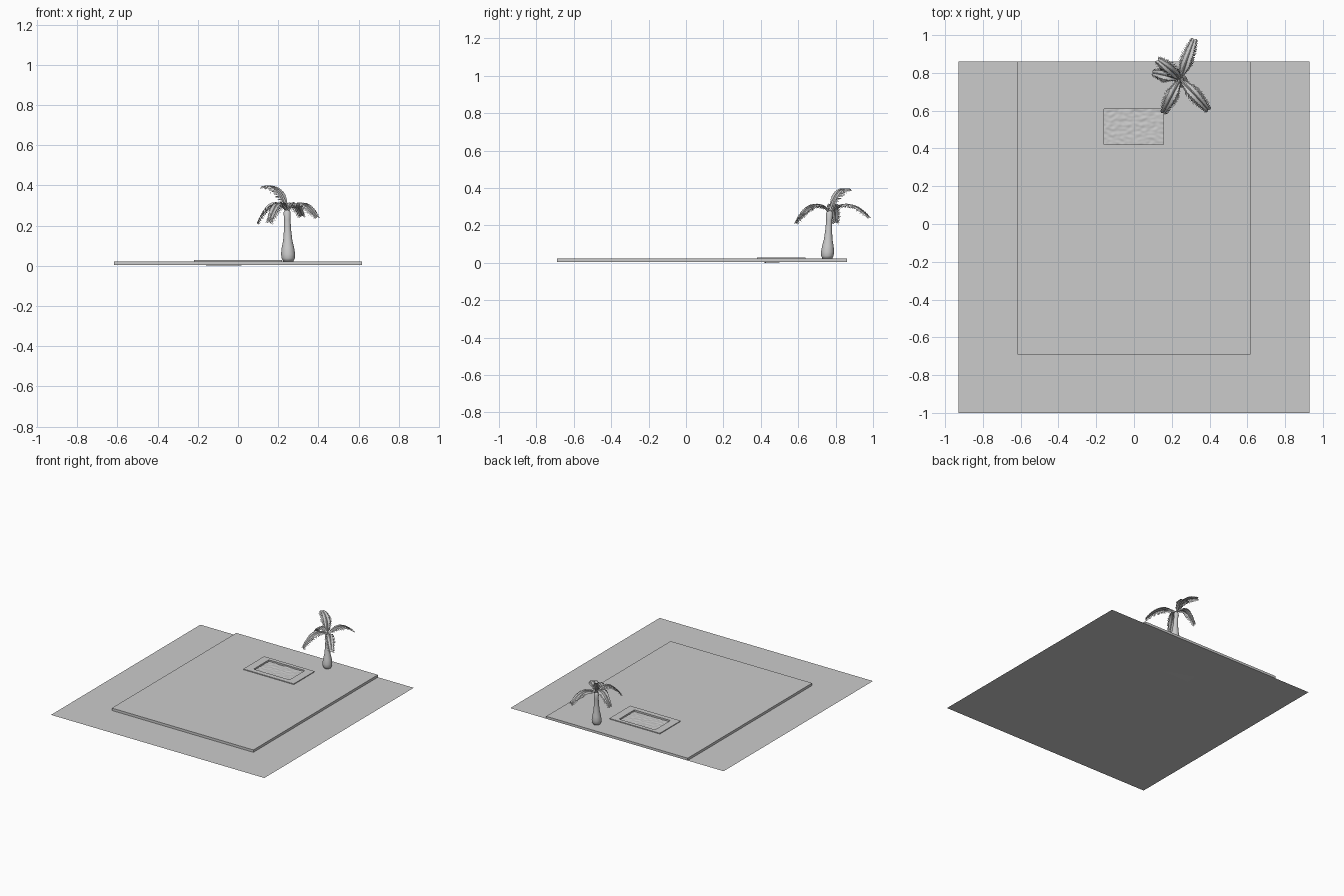
import bpy, bmesh, math
from mathutils import Vector, noise

cube = bpy.data.objects.get("Cube")
if cube:
    bpy.data.objects.remove(cube, do_unlink=True)

GREY = (0.6, 0.6, 0.6, 1)
grey = bpy.data.materials.new("plain_grey")
grey.use_nodes = True
grey.diffuse_color = GREY
shader = next(n for n in grey.node_tree.nodes if n.type == 'BSDF_PRINCIPLED')
shader.inputs["Base Color"].default_value = GREY


def finish(bm, name, smooth=False):
    mesh = bpy.data.meshes.new(name)
    for f in bm.faces:
        f.smooth = smooth
    bm.to_mesh(mesh)
    bm.free()
    mesh.materials.append(grey)
    obj = bpy.data.objects.new(name, mesh)
    bpy.context.collection.objects.link(obj)
    return obj


def rect(bm, bounds, z):
    x0, x1, y0, y1 = bounds
    return [bm.verts.new((x, y, z)) for x, y in ((x0, y0), (x1, y0), (x1, y1), (x0, y1))]


def bridge(bm, a, b):
    n = len(a)
    for i in range(n):
        j = (i + 1) % n
        bm.faces.new((a[i], a[j], b[j], b[i]))


def frame(name, outer, inner, z0, z1):
    """Rectangular slab with a rectangular opening."""
    bm = bmesh.new()
    loops = [rect(bm, outer, z0), rect(bm, outer, z1), rect(bm, inner, z1), rect(bm, inner, z0)]
    for i in range(4):
        bridge(bm, loops[i], loops[(i + 1) % 4])
    return finish(bm, name)


GROUND_Z, DECK_Z, RIM_Z = 0.003, 0.022, 0.028
POOL = (-0.158, 0.156, 0.42, 0.61)

# Ground sheet, raised deck and pool surround
bm = bmesh.new()
bm.faces.new(rect(bm, (-0.93, 0.93, -1, 0.86), GROUND_Z))
finish(bm, "ground_sheet")
frame("deck", (-0.617, 0.617, -0.69, 0.86), POOL, GROUND_Z, DECK_Z)
frame("pool_rim", (-0.22, 0.22, 0.38, 0.64), POOL, DECK_Z, RIM_Z)

# Pool floor, tilted so that one corner dips under the ground
bm = bmesh.new()
floor = rect(bm, POOL, 0)
for v in floor:
    v.co.z = 0.013 * (v.co.x - POOL[0]) + 0.037 * (v.co.y - POOL[2])
bm.faces.new(floor)
finish(bm, "pool_floor")

# Rippled water
bm = bmesh.new()
bmesh.ops.create_grid(bm, x_segments=64, y_segments=40, size=0.5)
for v in bm.verts:
    x = POOL[0] + (v.co.x + 0.5) * (POOL[1] - POOL[0])
    y = POOL[2] + (v.co.y + 0.5) * (POOL[3] - POOL[2])
    ripple = noise.noise(Vector((x * 40, y * 60, 0)))
    v.co = (x, y, 0.016 + 0.003 * ripple)
finish(bm, "pool_water", True)

# Palm trunk with a swollen foot: (height, radius)
BASE, CROWN = Vector((0.25, 0.755, DECK_Z)), Vector((0.244, 0.768, 0.28))
PROFILE = [(0, 0.026), (0.06, 0.033), (0.14, 0.035), (0.26, 0.031), (0.4, 0.023),
           (0.6, 0.018), (0.8, 0.016), (0.94, 0.018), (1, 0.01)]
SIDES = 20
bm = bmesh.new()
rings = []
for t, r in PROFILE:
    c = BASE.lerp(CROWN, t)
    rings.append([bm.verts.new(c + Vector((r * math.cos(k * math.tau / SIDES),
                                           r * math.sin(k * math.tau / SIDES), 0)))
                  for k in range(SIDES)])
for a, b in zip(rings, rings[1:]):
    bridge(bm, a, b)
bm.faces.new(rings[-1])
bm.faces.new(rings[0][::-1])
finish(bm, "palm_trunk", True)


def frond(name, control, tip, pairs=46):
    """Arched stem carrying two rows of drooping leaflets."""
    p0, p1, p2 = CROWN - Vector((0, 0, 0.008)), Vector(control), Vector(tip)
    bm = bmesh.new()
    stem = []
    for i in range(pairs + 1):
        u = i / pairs
        p = p0 * (1 - u) ** 2 + p1 * 2 * u * (1 - u) + p2 * u * u
        t = ((p1 - p0) * (1 - u) + (p2 - p1) * u).normalized()
        side = t.cross(Vector((0, 0, 1))).normalized()
        up = side.cross(t)
        r = 0.006 * (1 - u) + 0.0015
        stem.append([bm.verts.new(p + d * r) for d in (side, up, -side, -up)])
        if u < 0.08:
            continue
        length = 0.058 * min(1, 0.3 + 2.4 * u) * (1 - 0.5 * u ** 3)
        length *= 0.9 + 0.1 * math.cos(i * 2.4)
        for s in (1, -1):
            out = side * s * 0.8 + t * 0.55
            mid = p + (out + up * 0.05) * length * 0.55
            end = p + (out - up * 0.4) * length
            half = t * 0.0032
            a, b, c, d = (bm.verts.new(q) for q in (p - half, p + half, mid + half, mid - half))
            e = bm.verts.new(end)
            bm.faces.new((a, b, c, d))
            bm.faces.new((d, c, e))
    for a, b in zip(stem, stem[1:]):
        bridge(bm, a, b)
    bm.faces.new(stem[-1])
    return finish(bm, name)


# Palm crown
FRONDS = {
    "back": ((0.28, 0.87, 0.36), (0.318, 0.975, 0.25)),
    "front_left": ((0.32, 0.69, 0.36), (0.392, 0.605, 0.245)),
    "front_right": ((0.20, 0.68, 0.37), (0.155, 0.59, 0.22)),
    "low_right": ((0.17, 0.79, 0.37), (0.10, 0.80, 0.22)),
    "upright": ((0.22, 0.80, 0.41), (0.13, 0.865, 0.395)),
}
for label, (control, tip) in FRONDS.items():
    frond("palm_frond_" + label, control, tip)
